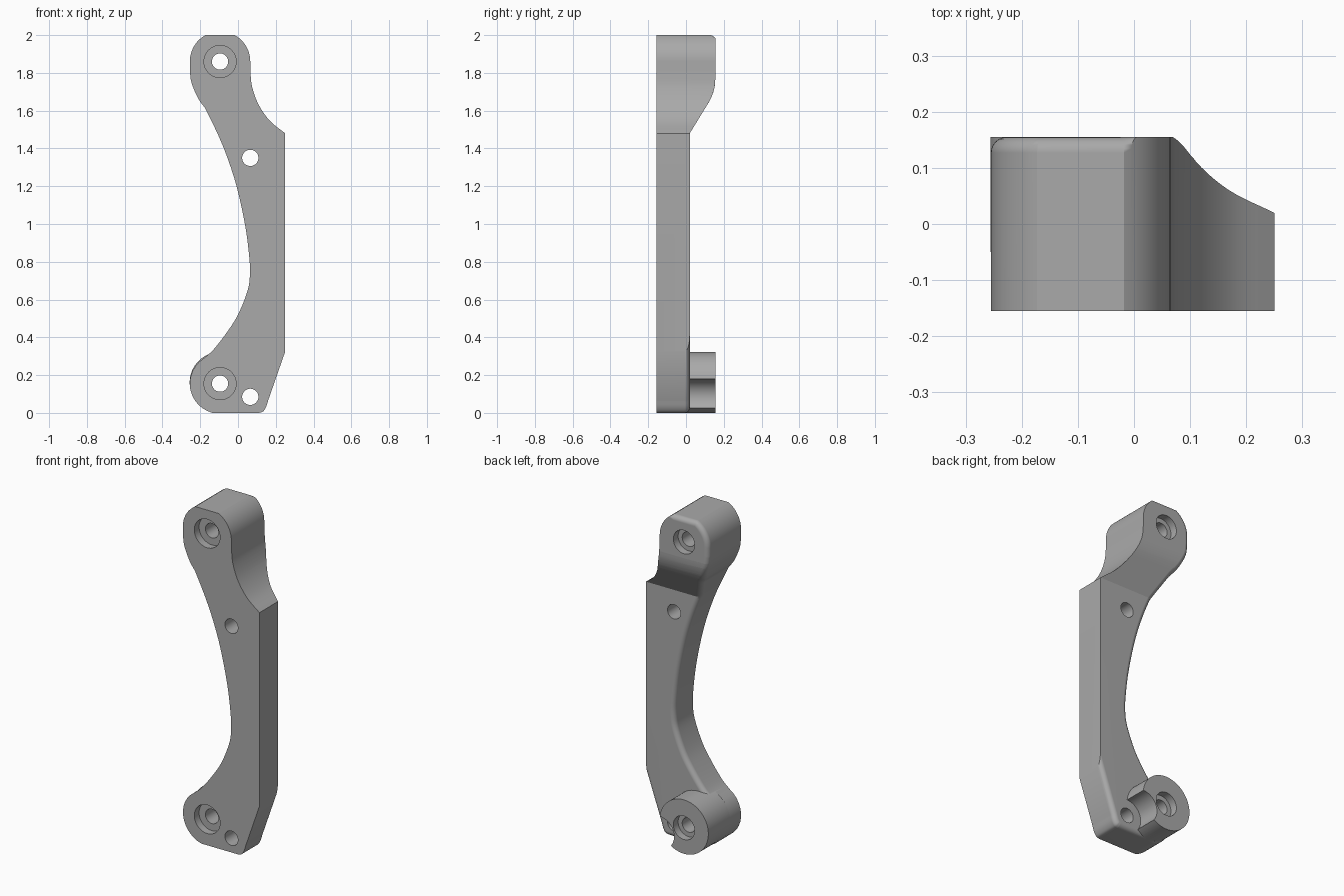
import bpy, bmesh, math
from mathutils import Vector, Matrix

cube = bpy.data.objects.get("Cube")
if cube:
    bpy.data.objects.remove(cube, do_unlink=True)

grey = bpy.data.materials.new("machined grey")
grey.use_nodes = True
COLOUR = (0.4, 0.4, 0.4, 1)
grey.diffuse_color = COLOUR
grey.node_tree.nodes["Principled BSDF"].inputs["Base Color"].default_value = COLOUR

FRONT, BACK, PLATE = -0.155, 0.155, 0.02
TOP_HOLE, LOW_HOLE = (-0.095, 1.86), (-0.095, 0.155)
MID_HOLE, SIDE_HOLE = (0.065, 1.35), (0.065, 0.085)


def arc(centre, r, start, end, n=12):
    angles = [math.radians(start + (end - start) * i / n) for i in range(n + 1)]
    return [(centre[0] + r * math.cos(a), centre[1] + r * math.sin(a)) for a in angles]


def spline(pts, n=5):
    """Smooth curve through the given points."""
    p = [Vector(q) for q in pts]
    p = [2 * p[0] - p[1]] + p + [2 * p[-1] - p[-2]]
    out = []
    for a, b, c, d in zip(p, p[1:], p[2:], p[3:]):
        for i in range(n):
            t = i / n
            out.append(tuple(0.5 * (2 * b + (c - a) * t + (2 * a - 5 * b + 4 * c - d) * t * t
                                    + (3 * b - a - 3 * c + d) * t ** 3)))
    return out + [tuple(p[-2])]


def make_object(name, bm):
    bmesh.ops.recalc_face_normals(bm, faces=bm.faces)
    mesh = bpy.data.meshes.new(name)
    bm.to_mesh(mesh)
    bm.free()
    mesh.materials.append(grey)
    obj = bpy.data.objects.new(name, mesh)
    bpy.context.collection.objects.link(obj)
    return obj


def prism(name, pts, place, start, end):
    """Extrude a closed profile; place(u, v, depth) gives the 3D point."""
    bm = bmesh.new()
    face = bm.faces.new([bm.verts.new(place(u, v, start)) for u, v in pts])
    new = bmesh.ops.extrude_face_region(bm, geom=[face])["geom"]
    offset = Vector(place(0, 0, end)) - Vector(place(0, 0, start))
    bmesh.ops.translate(bm, vec=offset, verts=[g for g in new if isinstance(g, bmesh.types.BMVert)])
    return make_object(name, bm)


def rod(name, centre, r, y0, y1):
    bm = bmesh.new()
    spin = Matrix.Translation((centre[0], (y0 + y1) / 2, centre[1])) @ Matrix.Rotation(math.pi / 2, 4, "X")
    bmesh.ops.create_cone(bm, cap_ends=True, segments=64, radius1=r, radius2=r, depth=y1 - y0, matrix=spin)
    return make_object(name, bm)


def combine(target, tool, operation):
    mod = target.modifiers.new("combine", "BOOLEAN")
    mod.operation, mod.object, mod.solver = operation, tool, "EXACT"
    bpy.context.view_layer.objects.active = target
    bpy.ops.object.modifier_apply(modifier=mod.name)
    bpy.data.objects.remove(tool, do_unlink=True)


# Bracket outline, counter-clockwise from the right of the upper lug
outline = arc(TOP_HOLE, 0.16, 0, 61) + arc(TOP_HOLE, 0.16, 119, 180)
outline += spline([(-0.255, 1.81), (-0.248, 1.755), (-0.23, 1.705), (-0.205, 1.655), (-0.175, 1.615)])
outline += spline([(-0.165, 1.595), (-0.1, 1.46), (-0.045, 1.32), (0, 1.17), (0.04, 0.98),
                   (0.06, 0.82), (0.063, 0.73), (0.05, 0.645), (0, 0.52), (-0.06, 0.425),
                   (-0.13, 0.335), (-0.18, 0.29)])
outline += arc(LOW_HOLE, 0.16, 134, 255)
outline += [(-0.12, 0)] + spline([(0.11, 0), (0.132, 0.007), (0.148, 0.03), (0.16, 0.067)])
outline += [(0.25, 0.325)]
outline += spline([(0.25, 1.48), (0.17, 1.545), (0.11, 1.63), (0.075, 1.725), (0.065, 1.81)])
bracket = prism("bracket_body", outline, lambda u, v, d: (u, d, v), FRONT, BACK)

# Step the back down to the thin plate, with a ramp below the upper lug
ramp = [(PLATE, -0.1), (PLATE, 1.48)]
ramp += spline([(0.118, 1.64), (0.138, 1.68), (0.151, 1.725), (0.1555, 1.77)])
ramp += [(0.3, 1.77), (0.3, -0.1)]
combine(bracket, prism("back_cutter", ramp, lambda u, v, d: (d, u, v), -1, 1), "DIFFERENCE")


# Round the back rim along the top, the inner curve and the lower corner
def rounded(edge):
    if len(edge.link_faces) != 2:
        return False
    side, back = sorted(edge.link_faces, key=lambda f: f.normal.y)
    if abs(side.normal.y) > 0.05 or back.normal.y < 0.3:
        return False
    z = (edge.verts[0].co.z + edge.verts[1].co.z) / 2
    return side.normal.x < -0.05 or z > 1.995 or z < 0.325


bm = bmesh.new()
bm.from_mesh(bracket.data)
bm.normal_update()
bmesh.ops.bevel(bm, geom=[e for e in bm.edges if rounded(e)], offset=0.028, offset_type="OFFSET",
                segments=6, profile=0.5, affect="EDGES", clamp_overlap=False)
bm.to_mesh(bracket.data)
bm.free()

# Lower boss, cut away around the neighbouring hole
boss = rod("lower_boss", (LOW_HOLE[0], 0.161), 0.161, -0.05, BACK)
combine(boss, rod("clearance_cutter", SIDE_HOLE, 0.095, PLATE, 0.3), "DIFFERENCE")
combine(bracket, boss, "UNION")

# Through holes, with counterbores on both faces of the lugs
for hole in (TOP_HOLE, LOW_HOLE, MID_HOLE, SIDE_HOLE):
    combine(bracket, rod("hole_cutter", hole, 0.043, -0.3, 0.3), "DIFFERENCE")
for hole in (TOP_HOLE, LOW_HOLE):
    combine(bracket, rod("front_bore_cutter", hole, 0.085, -0.3, FRONT + 0.045), "DIFFERENCE")
    combine(bracket, rod("back_bore_cutter", hole, 0.07, BACK - 0.045, 0.3), "DIFFERENCE")

# Smooth curved walls while keeping flat faces flat
bpy.ops.object.select_all(action="DESELECT")
bracket.select_set(True)
bpy.context.view_layer.objects.active = bracket
bpy.ops.object.shade_smooth_by_angle(angle=math.radians(24))
bracket.modifiers.new("flat_faces", "WEIGHTED_NORMAL").keep_sharp = True
